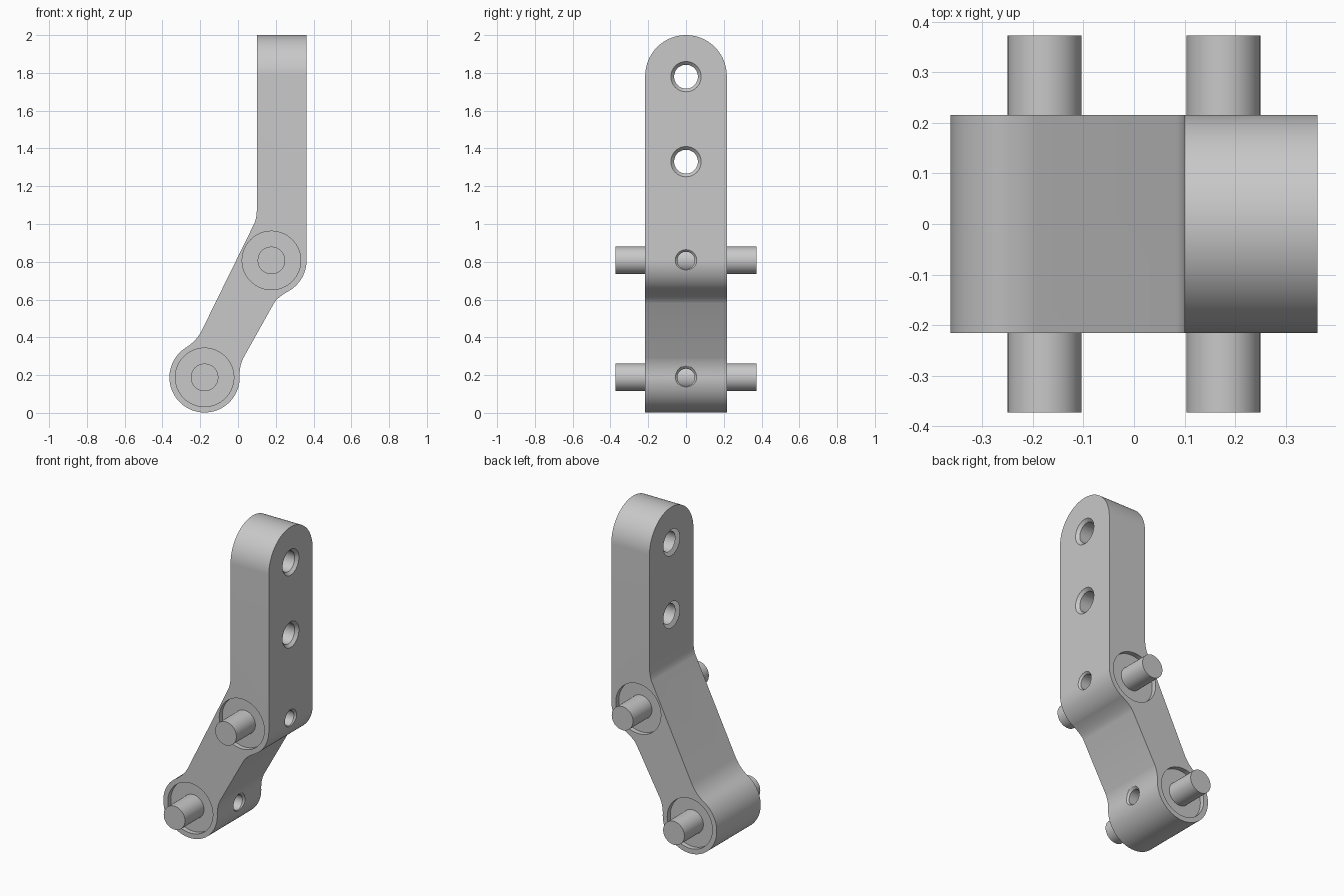
import bpy, bmesh, math
from mathutils import Matrix, Vector

if "Cube" in bpy.data.objects:
    bpy.data.objects.remove(bpy.data.objects["Cube"], do_unlink=True)

grey = bpy.data.materials.new("plain grey")
grey.use_nodes = True
colour = (0.58, 0.58, 0.58, 1)
grey.diffuse_color = colour
grey.node_tree.nodes["Principled BSDF"].inputs["Base Color"].default_value = colour

HALF_DEPTH = 0.216
LOBE = 0.186
LOW, HIGH = (-0.177, 0.188), (0.177, 0.807)   # pivot centres (x, z)


def make(name, bm):
    bmesh.ops.recalc_face_normals(bm, faces=bm.faces)
    mesh = bpy.data.meshes.new(name)
    bm.to_mesh(mesh)
    bm.free()
    mesh.materials.append(grey)
    obj = bpy.data.objects.new(name, mesh)
    bpy.context.collection.objects.link(obj)
    return obj


def prism(name, points, offset):
    bm = bmesh.new()
    offset = Vector(offset)
    face = bm.faces.new([bm.verts.new(Vector(p) - offset) for p in points])
    extruded = bmesh.ops.extrude_face_region(bm, geom=[face])
    verts = [g for g in extruded["geom"] if isinstance(g, bmesh.types.BMVert)]
    bmesh.ops.translate(bm, verts=verts, vec=2 * offset)
    return make(name, bm)


def rod(name, axis, start, length, r1, r2=None):
    """Cylinder or cone from start along the x or y axis."""
    bm = bmesh.new()
    turn = Matrix.Rotation(math.pi / 2, 4, "Y") if axis == "x" else Matrix.Rotation(-math.pi / 2, 4, "X")
    place = Matrix.Translation(start) @ turn @ Matrix.Translation((0, 0, length / 2))
    bmesh.ops.create_cone(bm, cap_ends=True, segments=64, radius1=r1,
                          radius2=r1 if r2 is None else r2, depth=length, matrix=place)
    return make(name, bm)


def combine(body, cutter, operation="DIFFERENCE"):
    mod = body.modifiers.new("cut", "BOOLEAN")
    mod.object, mod.operation, mod.solver = cutter, operation, "EXACT"
    bpy.context.view_layer.objects.active = body
    bpy.ops.object.modifier_apply(modifier=mod.name)
    bpy.data.objects.remove(cutter, do_unlink=True)


def smooth(obj):
    bpy.ops.object.select_all(action="DESELECT")
    obj.select_set(True)
    bpy.context.view_layer.objects.active = obj
    bpy.ops.object.shade_smooth_by_angle(angle=math.radians(25))


def arc(centre, radius, a, b, steps=48):
    angles = [math.radians(a + (b - a) * i / steps) for i in range(steps + 1)]
    return [(centre[0] + radius * math.cos(t), centre[1] + radius * math.sin(t)) for t in angles]


def fillet(a, b, c, steps=10):
    a, b, c = Vector(a), Vector(b), Vector(c)
    return [tuple(a * (1 - t) ** 2 + b * 2 * t * (1 - t) + c * t * t)
            for t in (i / steps for i in range(steps + 1))]


# Side outline: lower lobe, slanted link, upper lobe and upright arm
outline = arc(LOW, LOBE, 122, 365)
outline += fillet((0.009, 0.215), (0.011, 0.255), (0.028, 0.29))
outline += fillet((0.19, 0.58), (0.207, 0.61), (0.268, 0.645))
outline += arc(HIGH, LOBE, -59, 0)
outline += [(0.363, 2), (0.1, 2)]
outline += fillet((0.1, 1.09), (0.1, 1.032), (0.085, 1.0))
outline += fillet((-0.19, 0.44), (-0.219, 0.381), (-0.274, 0.347))[:-1]
arm = prism("bent_arm", [(x, 0, z) for x, z in outline], (0, HALF_DEPTH, 0))

# Rounded arm top
crown = arc((0, 2 - HALF_DEPTH), HALF_DEPTH, 0, 180)
crown = [(-HALF_DEPTH, -0.1), (HALF_DEPTH, -0.1)] + crown
combine(arm, prism("crown_cutter", [(0, y, z) for y, z in crown], (1, 0, 0)), "INTERSECT")

# Shallow round pockets around the pivots, on both sides
POCKET = 0.03
for x, z in (LOW, HIGH):
    for start in (-HALF_DEPTH - 0.1, HALF_DEPTH - POCKET):
        combine(arm, rod("pocket_cutter", "y", (x, start, z), POCKET + 0.1, 0.155))

# Chamfered through holes in the upright arm
for z in (1.33, 1.78):
    combine(arm, rod("hole_cutter", "x", (0, 0, z), 0.5, 0.063))
    combine(arm, rod("chamfer_cutter", "x", (0.343, 0, z), 0.04, 0.06, 0.1))
    combine(arm, rod("chamfer_cutter", "x", (0.08, 0, z), 0.04, 0.1, 0.06))

# Chamfered screw holes that reach the pins
for x, z in (LOW, HIGH):
    combine(arm, rod("screw_cutter", "x", (x, 0, z), LOBE + 0.05, 0.046))
    combine(arm, rod("chamfer_cutter", "x", (x + LOBE - 0.012, 0, z), 0.024, 0.045, 0.069))
smooth(arm)

# Pivot pins
for name, (x, z) in (("lower_pin", LOW), ("upper_pin", HIGH)):
    smooth(rod(name, "y", (x, -0.373, z), 0.746, 0.073))
